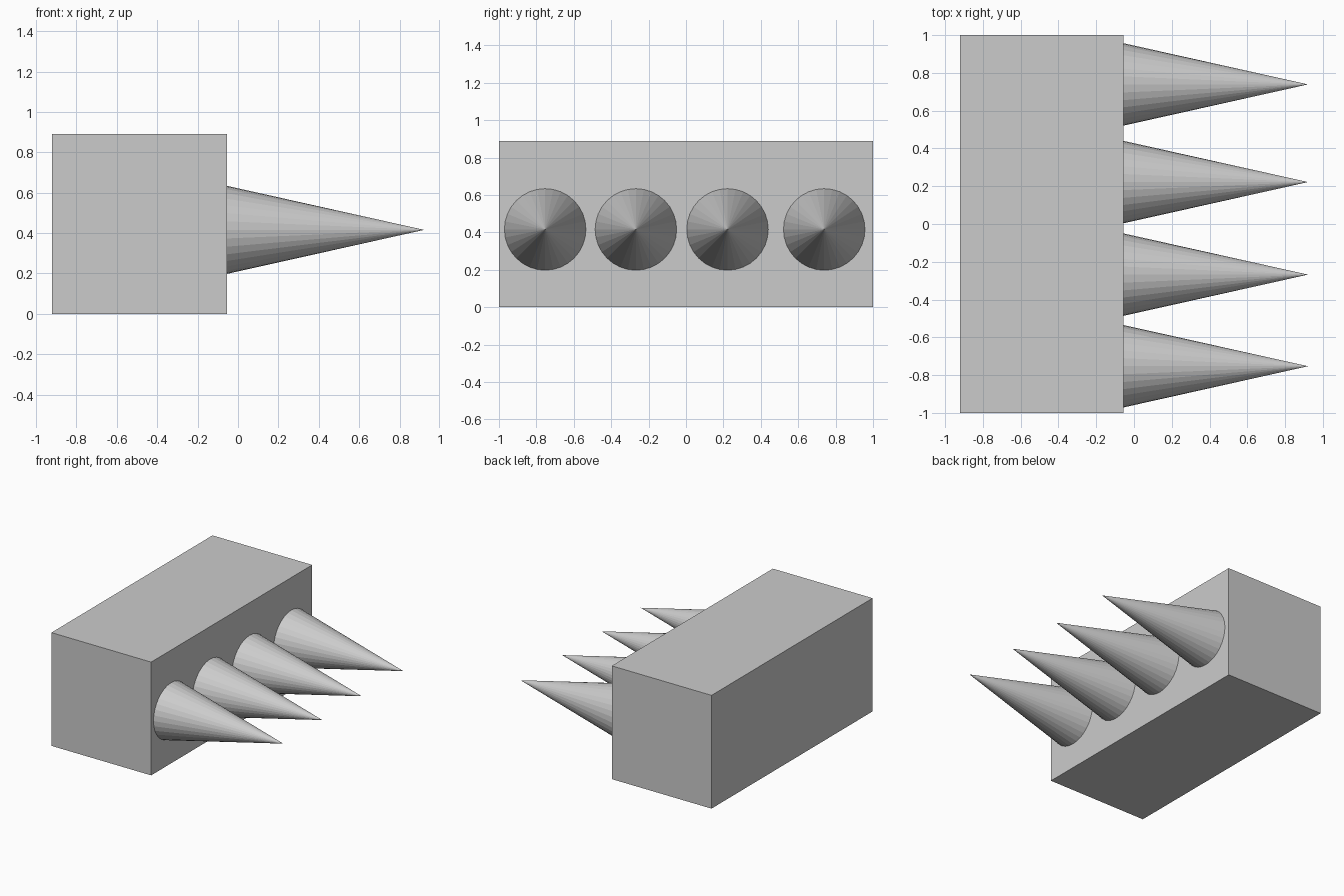
import bpy
from math import pi

if "Cube" in bpy.data.objects:
    bpy.data.objects.remove(bpy.data.objects["Cube"])

BLOCK_MIN_X, BLOCK_MAX_X = -0.922, -0.055
TIP_X = 0.921
HEIGHT = 0.89
SPIKE_Z = 0.416
SPIKE_RADIUS = 0.218

# Solid rectangular block
bpy.ops.mesh.primitive_cube_add(
    size=1, location=((BLOCK_MIN_X + BLOCK_MAX_X) / 2, 0, HEIGHT / 2))
block = bpy.context.object
block.name = "block"
block.scale = (BLOCK_MAX_X - BLOCK_MIN_X, 2, HEIGHT)
bpy.ops.object.transform_apply(location=False, rotation=False, scale=True)

# Row of flat-shaded spikes pointing along +x
for i, y in enumerate((-0.753, -0.268, 0.222, 0.739), 1):
    bpy.ops.mesh.primitive_cone_add(
        vertices=32, radius1=SPIKE_RADIUS, radius2=0, depth=TIP_X - BLOCK_MAX_X,
        location=((TIP_X + BLOCK_MAX_X) / 2, y, SPIKE_Z), rotation=(0, pi / 2, 0))
    bpy.context.object.name = f"spike_{i}"
